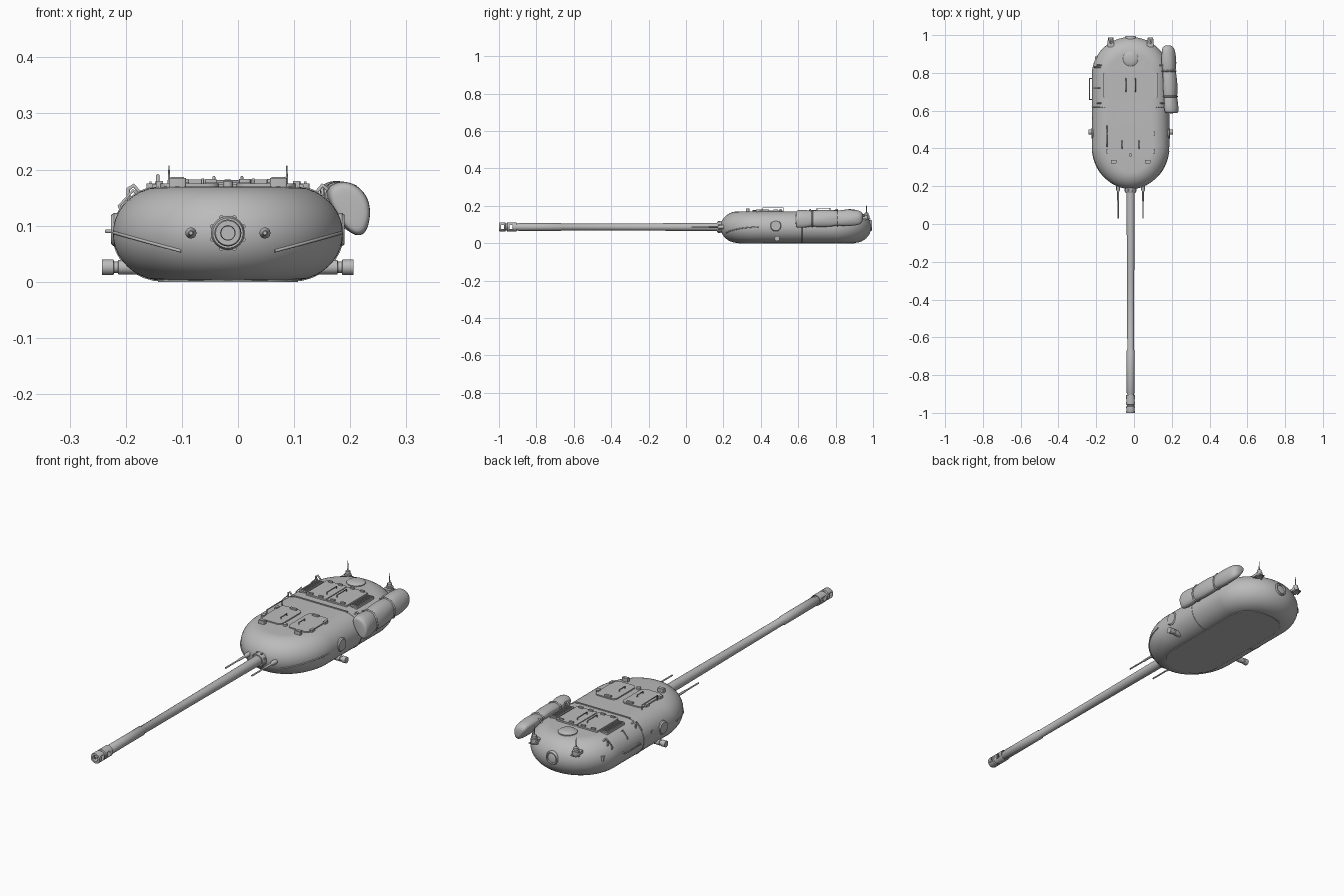
import bpy, bmesh, math
from mathutils import Vector, Matrix

if "Cube" in bpy.data.objects:
    bpy.data.objects.remove(bpy.data.objects["Cube"])

CX, GUN_Z = -0.018, 0.087
grey = bpy.data.materials.new("plain grey")
grey.use_nodes = True
colour = (0.5, 0.5, 0.5, 1)
grey.diffuse_color = colour
grey.node_tree.nodes["Principled BSDF"].inputs["Base Color"].default_value = colour


def finish(name, bm, angle=35):
    bmesh.ops.recalc_face_normals(bm, faces=bm.faces)
    mesh = bpy.data.meshes.new(name)
    bm.to_mesh(mesh)
    bm.free()
    mesh.materials.append(grey)
    ob = bpy.data.objects.new(name, mesh)
    bpy.context.collection.objects.link(ob)
    bpy.ops.object.select_all(action='DESELECT')
    ob.select_set(True)
    bpy.context.view_layer.objects.active = ob
    bpy.ops.object.shade_smooth_by_angle(angle=math.radians(angle))
    return ob


def loft(name, rings, caps=True, angle=35):
    bm = bmesh.new()
    rows = [[bm.verts.new(p) for p in ring] for ring in rings]
    for a, b in zip(rows, rows[1:]):
        for i in range(len(a)):
            j = (i + 1) % len(a)
            bm.faces.new((a[i], a[j], b[j], b[i]))
    if caps:
        bm.faces.new(rows[0])
        bm.faces.new(rows[-1])
    return finish(name, bm, angle)


def lathe(name, profile, origin, direction=(0, 1, 0), n=24, caps=True):
    # profile holds (radius, distance along direction)
    rot = Vector(direction).to_track_quat('Z', 'Y')
    rings = [[Vector(origin) + rot @ Vector((r * math.cos(2 * math.pi * i / n),
              r * math.sin(2 * math.pi * i / n), d)) for i in range(n)]
             for r, d in profile]
    return loft(name, rings, caps)


def box(name, centre, size, bevel=0.0, turn=0.0):
    bm = bmesh.new()
    bmesh.ops.create_cube(bm, size=1)
    bmesh.ops.scale(bm, vec=size, verts=bm.verts)
    if bevel:
        edges = [e for e in bm.edges if abs(e.verts[0].co.z - e.verts[1].co.z) > 1e-5]
        bmesh.ops.bevel(bm, geom=edges, offset=bevel, segments=3, profile=0.5, affect='EDGES')
    bmesh.ops.transform(bm, matrix=Matrix.Translation(centre) @ Matrix.Rotation(turn, 4, 'Z'),
                        verts=bm.verts)
    return finish(name, bm)


def tube(name, points, radius, cyclic=False):
    cu = bpy.data.curves.new(name, 'CURVE')
    cu.dimensions = '3D'
    cu.bevel_depth, cu.bevel_resolution, cu.use_fill_caps = radius, 1, True
    sp = cu.splines.new('POLY')
    sp.points.add(len(points) - 1)
    for p, co in zip(sp.points, points):
        p.co = (*co, 1)
    sp.use_cyclic_u = cyclic
    cu.materials.append(grey)
    ob = bpy.data.objects.new(name, cu)
    bpy.context.collection.objects.link(ob)
    return ob


# Cast shell: rounded plan outline, elliptical edge section
def shell(u, v, out=0.0):
    inset = 0.09 * (1 - math.cos(v)) - out * math.cos(v)
    s = math.sin(u)
    y = 0.79 + (0.2 - inset) * s if s > 0 else 0.42 + (0.235 - inset) * s
    return Vector((CX + (0.205 - inset) * math.cos(u), y,
                   0.086 + (0.084 + out) * math.sin(v)))


N = 96
shell_rings = []
for k in range(21):
    v = math.pi * (k / 20 - 0.5)
    shell_rings.append([shell(2 * math.pi * (i + 0.5) / N, v) for i in range(N)])
loft("turret_shell", shell_rings)
box("base_plate", (CX, 0.59, 0.004), (0.25, 0.62, 0.008), 0.1)

# Weld seam around the shell
seam = []
for side in (1, -1):
    for k in range(17):
        p = shell(0 if side > 0 else math.pi, side * math.pi * (k / 16 - 0.5))
        seam.append((p.x, 0.62, p.z))
tube("weld_seam", seam, 0.002, True)

# Gun collar, barrel and muzzle brake
lathe("gun_collar", [(0.027, 0.165), (0.03, 0.172), (0.03, 0.19), (0.042, 0.203),
                     (0.062, 0.222), (0.078, 0.26), (0.078, 0.32)], (CX, 0, GUN_Z))
for i in range(8):
    a = math.pi * (i + 0.5) / 4
    lathe("collar_bolt", [(0.004, 0), (0.004, 0.012)],
          (CX + 0.03 * math.cos(a), 0.172, GUN_Z + 0.03 * math.sin(a)), n=8)
lathe("barrel", [(0.0175, -0.92), (0.0175, -0.9), (0.0205, -0.895), (0.0205, -0.67),
                 (0.0175, -0.665), (0.019, -0.3), (0.021, 0.05), (0.022, 0.2)],
      (CX, 0, GUN_Z))
brake = lathe("muzzle_brake", [(0.012, -0.91), (0.021, -0.91), (0.024, -0.905), (0.024, -0.955),
                               (0.02, -0.958), (0.02, -0.964), (0.024, -0.967), (0.024, -0.995),
                               (0.022, -1.0), (0.013, -1.0), (0.012, -0.99), (0.012, -0.91)],
              (CX, 0, GUN_Z), caps=False)
brake.data.validate()
for y in (-0.981, -0.935):
    cutter = box("brake_port_cutter", (CX, y, GUN_Z), (0.1, 0.016, 0.022))
    cutter.hide_render = cutter.hide_viewport = True
    mod = brake.modifiers.new("port", 'BOOLEAN')
    mod.operation, mod.object, mod.solver = 'DIFFERENCE', cutter, 'EXACT'

# Parts mirrored on both sides
for s in (1, -1):
    x = CX + s * 0.066
    lathe("side_gun", [(0.0035, 0.03), (0.0035, 0.12), (0.005, 0.125), (0.005, 0.17),
                       (0.01, 0.18), (0.01, 0.24)], (x, 0, GUN_Z), n=12)
    lathe("side_tube", [(0.013, 0.13), (0.013, 0.195), (0.01, 0.196), (0.01, 0.203),
                        (0.014, 0.204), (0.014, 0.224)], (CX, 0.487, 0.026), (s, 0, 0), 16)
    lathe("side_port_cover", [(0.03, 0.17), (0.03, 0.203), (0.026, 0.208)],
          (CX, 0.48, 0.093), (s, 0, 0))
    ridge = []
    for k in range(15):
        t = k / 14
        u = -math.acos(0.42 + 0.57 * t)
        p = shell(u, -0.38 + 0.4 * t)
        ridge.append((CX + s * (p.x - CX), p.y, p.z))
    tube("side_ridge", ridge, 0.003)

    # Front hatch with hinges, handle and periscope
    hx = CX + s * 0.068
    box("front_hatch", (hx, 0.435, 0.171), (0.105, 0.16, 0.008), 0.02)
    for y in (0.385, 0.48):
        box("hatch_hinge", (CX + s * 0.122, y, 0.172), (0.012, 0.022, 0.016))
    box("hatch_latch", (CX + s * 0.055, 0.505, 0.177), (0.03, 0.01, 0.01))
    box("periscope", (CX + s * 0.09, 0.33, 0.176), (0.03, 0.018, 0.018), 0.003)
    box("periscope_cap", (CX + s * 0.09, 0.331, 0.185), (0.024, 0.014, 0.003))
    tube("hatch_handle", [(CX + s * 0.045, y, z) for y, z in
         ((0.4, 0.172), (0.4, 0.183), (0.44, 0.183), (0.44, 0.172))], 0.0025)

    # Engine deck door, side louvre and fittings
    box("deck_door", (CX + s * 0.053, 0.735, 0.172), (0.102, 0.155, 0.01), 0.006)
    box("louvre_frame", (CX + s * 0.128, 0.735, 0.166), (0.034, 0.13, 0.018), 0.004)
    for k in range(3):
        box("louvre_slat", (CX + s * (0.118 + 0.01 * k), 0.735, 0.176), (0.004, 0.115, 0.006))
    for y in (0.665, 0.805):
        for x in (0.03, 0.08):
            box("door_hinge", (CX + s * x, y, 0.179), (0.02, 0.009, 0.009), 0.002)
    tube("deck_handle", [(CX + s * 0.025, y, z) for y, z in
         ((0.7, 0.175), (0.7, 0.187), (0.77, 0.187), (0.77, 0.175))], 0.0025)
    for y in (0.64, 0.84):
        tube("lifting_hook", [(CX + s * 0.15, y, 0.15), (CX + s * 0.168, y, 0.172),
                              (CX + s * 0.178, y, 0.165), (CX + s * 0.176, y, 0.14)], 0.004)

    # Rear aerial on its bracket
    ax = CX + s * 0.105
    box("aerial_bracket", (ax, 0.955, 0.137), (0.034, 0.034, 0.012), 0.004)
    lathe("aerial_mount", [(0.015, 0), (0.015, 0.018), (0.01, 0.02), (0.01, 0.032),
                           (0.003, 0.035), (0.001, 0.077)], (ax, 0.965, 0.13), (0, 0, 1), 12)
    tube("bracket_loop", [(ax - 0.014, 0.96, 0.125), (ax - 0.012, 0.985, 0.13),
                          (ax + 0.012, 0.985, 0.13), (ax + 0.014, 0.96, 0.125)], 0.003)

# Roof details
box("roof_seam_bar", (CX, 0.62, 0.17), (0.27, 0.006, 0.007))
lathe("rear_dome", [(0.04, 0), (0.04, 0.012), (0.035, 0.016), (0.018, 0.019), (0.004, 0.02)],
      (CX, 0.875, 0.162), (0, 0, 1), 32)
lathe("roof_bolt", [(0.009, 0), (0.009, 0.014)], (CX, 0.365, 0.165), (0, 0, 1), 12)
tube("roof_rail", [(CX - 0.125, y, z) for y, z in
     ((0.41, 0.165), (0.41, 0.19), (0.52, 0.19), (0.52, 0.165))], 0.003)

# Rear port ring
lathe("rear_port", [(0.02, 0.955), (0.03, 0.955), (0.03, 0.988), (0.027, 0.994),
                    (0.022, 0.994), (0.02, 0.988), (0.02, 0.955)], (CX, 0, 0.095), caps=False)

# Grab rails on the right flank
tube("flank_rail", [(-0.215, 0.66, 0.09), (-0.235, 0.66, 0.09),
                    (-0.235, 0.77, 0.09), (-0.215, 0.77, 0.09)], 0.0035)
for y in (0.62, 0.72, 0.83):
    tube("shoulder_rail", [(-0.172, y, 0.15), (-0.187, y, 0.163),
                           (-0.212, y, 0.135), (-0.205, y, 0.12)], 0.003)
for y in (0.56, 0.88):
    box("flank_lug", (-0.212 if y < 0.7 else -0.195, y, 0.1), (0.022, 0.014, 0.02), 0.003)

# Rolled tarpaulin strapped over the left shoulder
section = [(-0.038, 0.04), (-0.01, 0.052), (0.02, 0.045), (0.04, 0.018), (0.045, -0.015),
           (0.036, -0.045), (0.02, -0.052), (0.002, -0.042), (-0.015, -0.018), (-0.035, 0.012)]
stations = [(0.586, 0.7), (0.59, 0.95), (0.62, 1), (0.66, 0.92), (0.675, 0.84), (0.69, 0.94),
            (0.74, 1), (0.79, 0.95), (0.81, 0.84), (0.83, 0.95), (0.87, 1), (0.92, 0.92),
            (0.938, 0.72), (0.946, 0.4)]


def roll_ring(y, scale):
    t = (y - 0.586) / 0.36
    cx, cz = 0.195 - 0.018 * t, 0.13 + 0.008 * t
    return [(cx + px * scale * (1 + 0.06 * math.sin(9 * i + 40 * y)), y,
             cz + pz * scale * (1 - 0.12 * t)) for i, (px, pz) in enumerate(section)]


roll = loft("rolled_tarpaulin", [roll_ring(y, k) for y, k in stations], angle=60)
sub = roll.modifiers.new("soft", 'SUBSURF')
sub.levels = sub.render_levels = 2
for y in (0.675, 0.81):
    tube("tarpaulin_strap", roll_ring(y, 0.86), 0.004, True)
